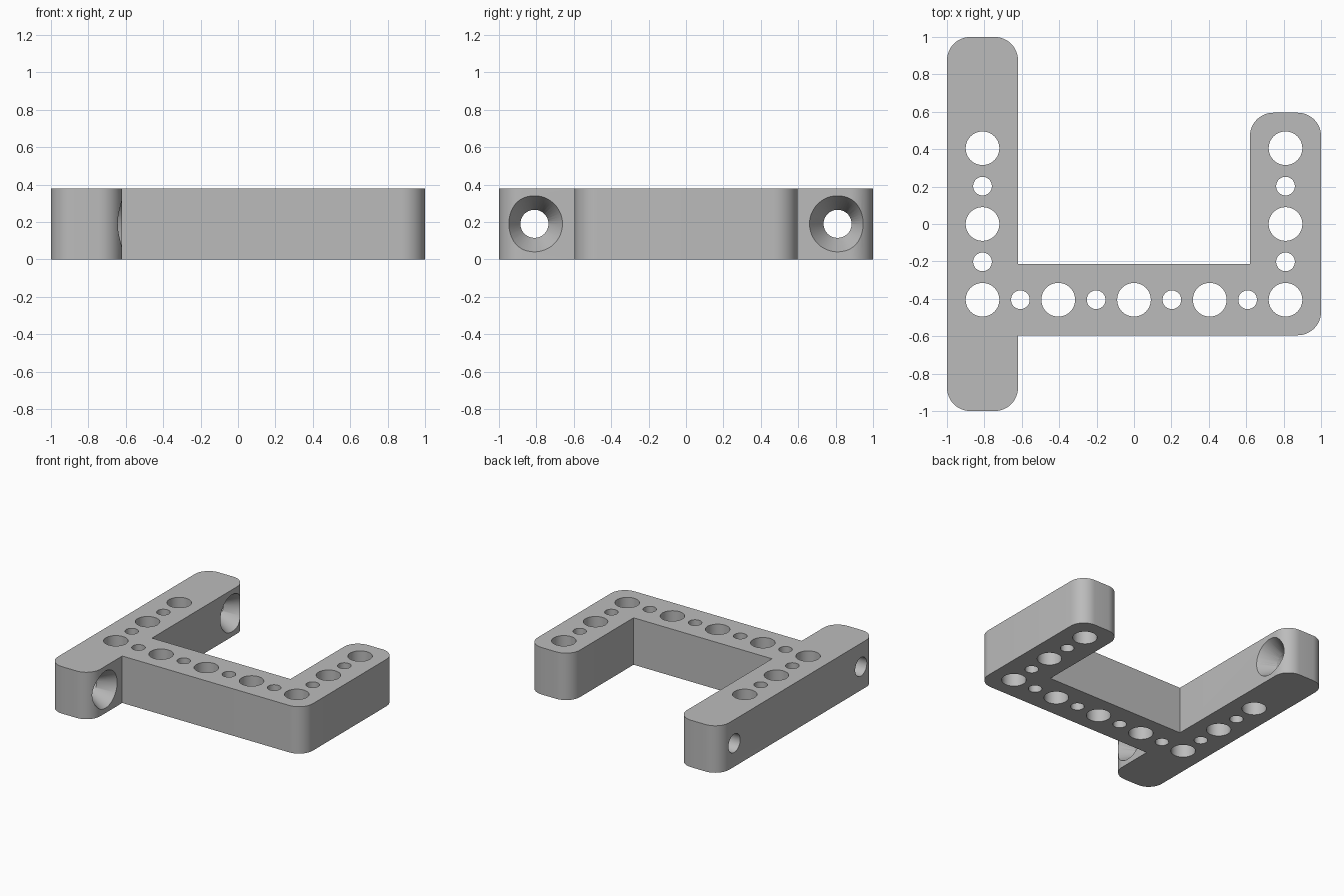
import bpy, bmesh
from math import cos, sin, pi
from mathutils import Matrix, Vector

if "Cube" in bpy.data.objects:
    bpy.data.objects.remove(bpy.data.objects["Cube"], do_unlink=True)

PITCH = 0.405           # spacing of the large holes
HALF = 0.19             # half the bar width
HEIGHT = 0.38
FILLET = 0.125
ARM = 2 * PITCH         # arm centre lines at x = +-ARM
INNER = ARM - HALF
LOW, HIGH = -PITCH - HALF, PITCH + HALF

grey = bpy.data.materials.new("Grey plastic")
grey.use_nodes = True
grey.diffuse_color = (0.5, 0.5, 0.5, 1)
grey.node_tree.nodes["Principled BSDF"].inputs["Base Color"].default_value = (0.5, 0.5, 0.5, 1)


def add_object(name, bm):
    bmesh.ops.recalc_face_normals(bm, faces=bm.faces)
    mesh = bpy.data.meshes.new(name)
    bm.to_mesh(mesh)
    bm.free()
    mesh.materials.append(grey)
    obj = bpy.data.objects.new(name, mesh)
    bpy.context.collection.objects.link(obj)
    return obj


def rounded(corners, steps=12):
    """Replace each corner flagged True by a right-angle arc."""
    points = []
    for i, (x, y, is_round) in enumerate(corners):
        c = Vector((x, y, 0))
        if not is_round:
            points.append(c)
            continue
        before = (Vector((*corners[i - 1][:2], 0)) - c).normalized() * FILLET
        after = (Vector((*corners[(i + 1) % len(corners)][:2], 0)) - c).normalized() * FILLET
        for k in range(steps + 1):
            a = k / steps * pi / 2
            points.append(c + before * (1 - sin(a)) + after * (1 - cos(a)))
    return points


def cone(bm, r1, r2, depth, matrix):
    bmesh.ops.create_cone(bm, cap_ends=True, segments=48, radius1=r1, radius2=r2,
                          depth=depth, matrix=matrix)


# Bracket outline: long left bar, cross bar and short right arm
outline = rounded([
    (-1, -1, True), (-INNER, -1, True), (-INNER, LOW, False),
    (1, LOW, True), (1, HIGH, True), (INNER, HIGH, True),
    (INNER, -PITCH + HALF, False), (-INNER, -PITCH + HALF, False),
    (-INNER, 1, True), (-1, 1, True)])
bm = bmesh.new()
base = bm.faces.new([bm.verts.new(p) for p in outline])
extruded = bmesh.ops.extrude_face_region(bm, geom=[base])["geom"]
bmesh.ops.translate(bm, vec=(0, 0, HEIGHT),
                    verts=[v for v in extruded if isinstance(v, bmesh.types.BMVert)])
bracket = add_object("bracket", bm)

# Vertical holes alternate large and small along the cross bar and both arms
bm = bmesh.new()
spots = {(i, -2) for i in range(-4, 5)} | {(s, j) for s in (-4, 4) for j in range(-2, 3)}
for i, j in sorted(spots):
    radius = 0.09 if i % 2 == 0 and j % 2 == 0 else 0.05
    cone(bm, radius, radius, 1, Matrix.Translation((i * PITCH / 2, j * PITCH / 2, HEIGHT / 2)))
pin_holes = add_object("pin_hole_cutter", bm)

# Countersunk screw holes through both ends of the long bar
sideways = Matrix.Rotation(pi / 2, 4, 'Y')
shafts, sinks = bmesh.new(), bmesh.new()
SINK, WIDE, NARROW, EXTRA = 0.13, 0.15, 0.075, 0.02
flare = (WIDE - NARROW) / SINK * EXTRA
for y in (-ARM, ARM):
    cone(shafts, NARROW, NARROW, 0.6, Matrix.Translation((-ARM, y, HEIGHT / 2)) @ sideways)
    cone(sinks, NARROW, WIDE + flare, SINK + EXTRA,
         Matrix.Translation((-INNER + (EXTRA - SINK) / 2, y, HEIGHT / 2)) @ sideways)
screw_holes = add_object("screw_hole_cutter", shafts)
countersinks = add_object("countersink_cutter", sinks)

for cutter in (pin_holes, screw_holes, countersinks):
    mod = bracket.modifiers.new(cutter.name, 'BOOLEAN')
    mod.operation = 'DIFFERENCE'
    mod.solver = 'EXACT'
    mod.object = cutter

# Bake the cuts, remove the cutters and smooth the round walls
bpy.ops.object.select_all(action='DESELECT')
bracket.select_set(True)
bpy.context.view_layer.objects.active = bracket
for mod in list(bracket.modifiers):
    bpy.ops.object.modifier_apply(modifier=mod.name)
for cutter in (pin_holes, screw_holes, countersinks):
    bpy.data.objects.remove(cutter, do_unlink=True)
bpy.ops.object.shade_smooth_by_angle(angle=pi / 6)
